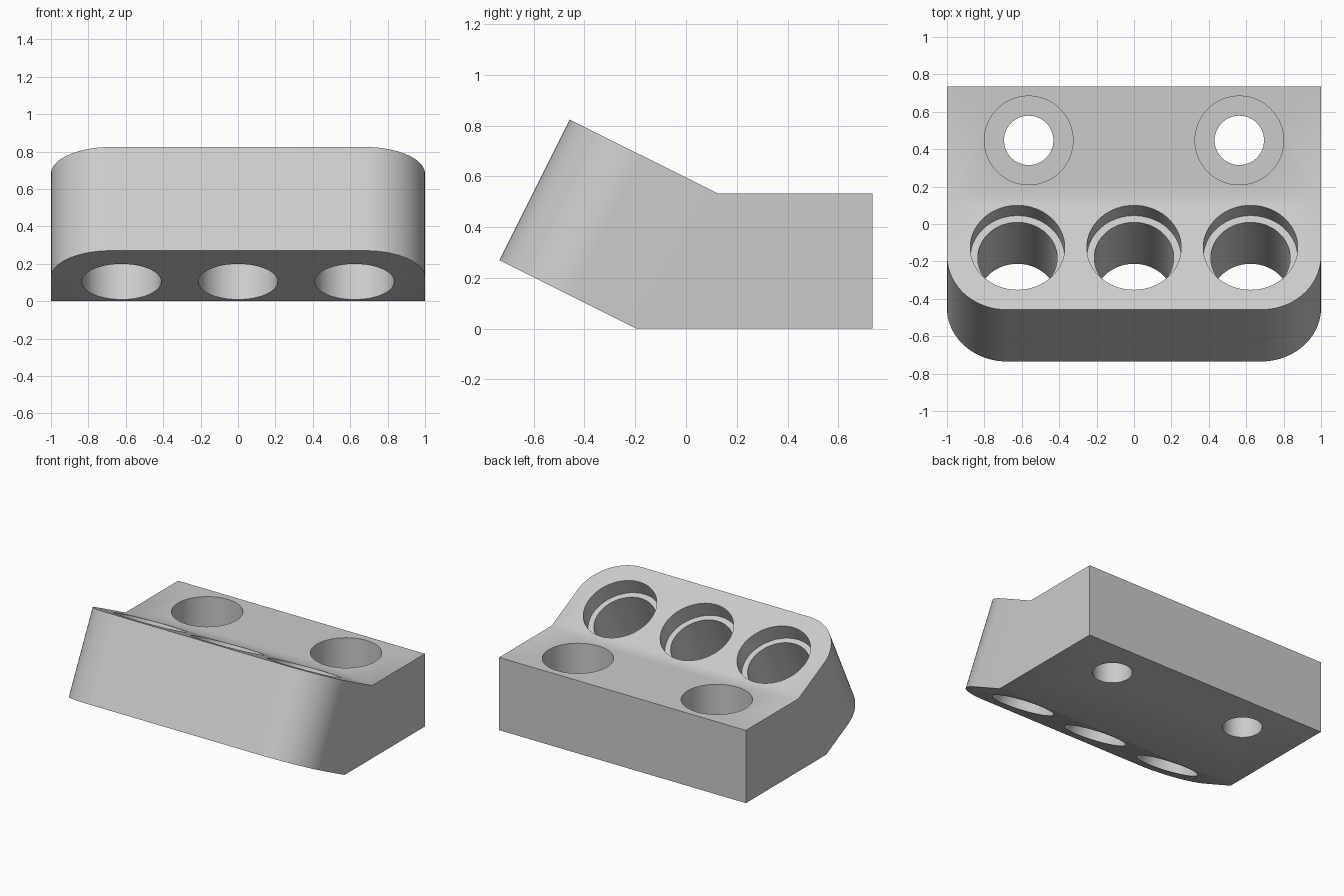
import bpy, bmesh, math
from mathutils import Vector, Matrix

cube = bpy.data.objects.get("Cube")
if cube:
    bpy.data.objects.remove(cube, do_unlink=True)

TILT = math.atan(0.5)
AXIS = Vector((0, math.sin(TILT), math.cos(TILT)))  # normal of the tilted shelf
ROUND = 0.32

grey = bpy.data.materials.new("light grey")
grey.use_nodes = True
colour = (0.6, 0.6, 0.6, 1)
grey.diffuse_color = colour
grey.node_tree.nodes["Principled BSDF"].inputs["Base Color"].default_value = colour


def add_object(name, bm):
    bmesh.ops.recalc_face_normals(bm, faces=bm.faces)
    mesh = bpy.data.meshes.new(name)
    bm.to_mesh(mesh)
    bm.free()
    mesh.materials.append(grey)
    obj = bpy.data.objects.new(name, mesh)
    bpy.context.collection.objects.link(obj)
    return obj


def drill(body, start, axis, radius, depth):
    """Cut a round hole going down from a point on the top surface."""
    over = 0.2
    bm = bmesh.new()
    spin = Vector((0, 0, 1)).rotation_difference(axis).to_matrix().to_4x4()
    middle = Vector(start) + axis * (over - depth) / 2
    bmesh.ops.create_cone(bm, cap_ends=True, segments=64, radius1=radius, radius2=radius,
                          depth=depth + over, matrix=Matrix.Translation(middle) @ spin)
    cutter = add_object("hole_cutter", bm)
    cutter.hide_render = True
    mod = body.modifiers.new("hole", 'BOOLEAN')
    mod.operation = 'DIFFERENCE'
    mod.solver = 'EXACT'
    mod.object = cutter
    bpy.ops.object.modifier_apply(modifier=mod.name)
    bpy.data.objects.remove(cutter, do_unlink=True)


# Bent block: side profile extruded across the width
profile = [(-0.735, 0.27), (-0.458, 0.824), (0.125, 0.533),
           (0.735, 0.533), (0.735, 0), (-0.195, 0)]
bm = bmesh.new()
side = bm.faces.new([bm.verts.new((-1, y, z)) for y, z in profile])
swept = bmesh.ops.extrude_face_region(bm, geom=[side])["geom"]
bmesh.ops.translate(bm, vec=(2, 0, 0),
                    verts=[v for v in swept if isinstance(v, bmesh.types.BMVert)])

# Rounded front corners of the tilted shelf
corners = [e for e in bm.edges
           if all(v.co.y < -0.4 for v in e.verts)
           and abs(e.verts[0].co.x - e.verts[1].co.x) < 0.01]
bmesh.ops.bevel(bm, geom=corners, offset=ROUND, segments=20, profile=0.5, affect='EDGES')
body = add_object("angled_mount_block", bm)
bpy.context.view_layer.objects.active = body
body.select_set(True)

# Three stepped holes, square to the tilted shelf
for x in (-0.623, 0, 0.623):
    top = (x, -0.126, 0.658)
    drill(body, top, AXIS, 0.2525, 0.123)
    drill(body, top, AXIS, 0.2125, 0.9)

# Two upright stepped screw holes in the flat shelf
for x in (-0.563, 0.563):
    top = (x, 0.447, 0.533)
    drill(body, top, Vector((0, 0, 1)), 0.237, 0.31)
    drill(body, top, Vector((0, 0, 1)), 0.132, 0.8)

bpy.ops.object.shade_smooth_by_angle(angle=math.radians(30))
